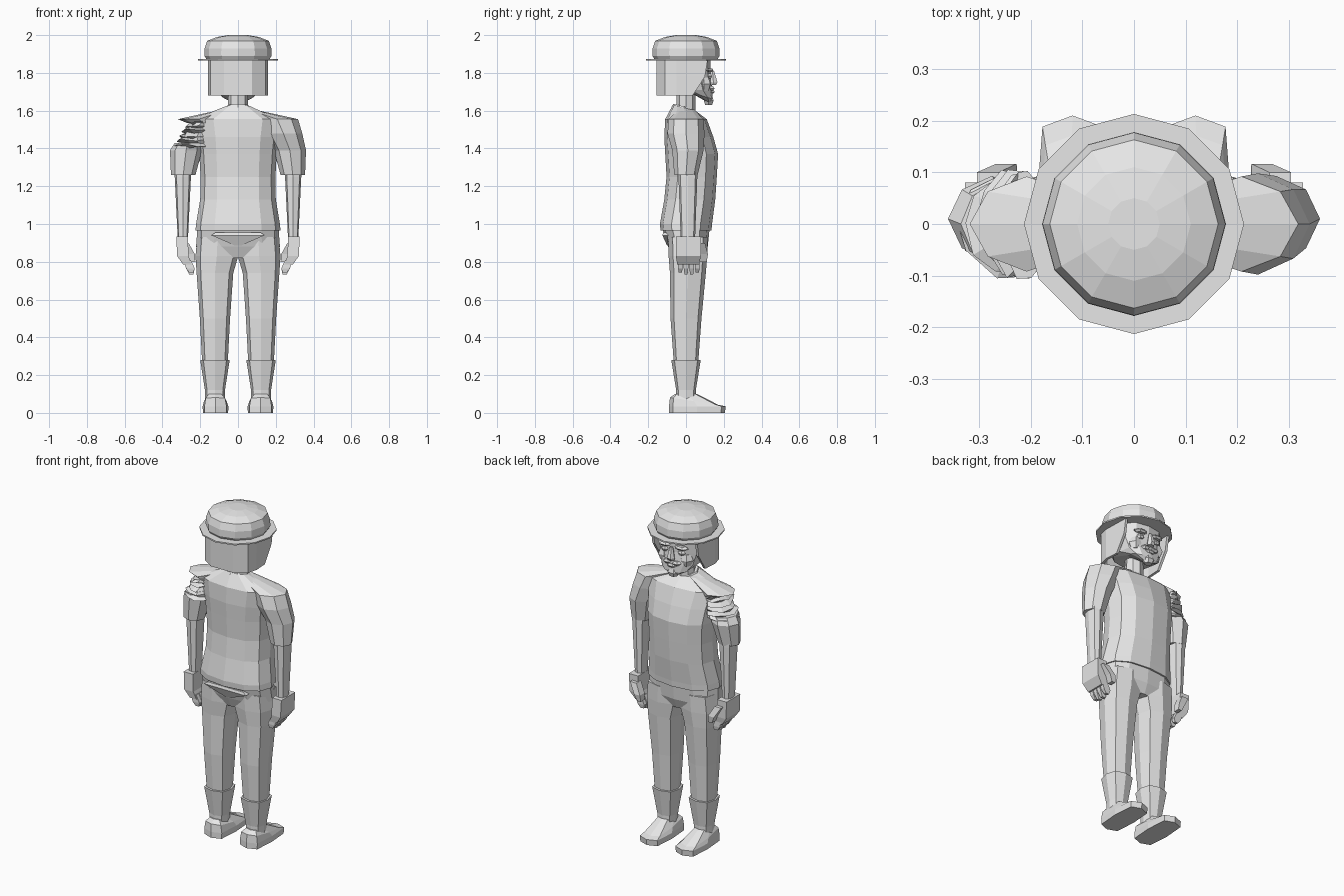
import bpy
import bmesh
import math
import random
from mathutils import Vector

random.seed(4)
cube = bpy.data.objects.get("Cube")
if cube:
    bpy.data.objects.remove(cube, do_unlink=True)

grey = bpy.data.materials.new("light grey")
grey.use_nodes = True
grey.diffuse_color = (.8, .8, .8, 1)
shader = next(n for n in grey.node_tree.nodes if n.type == 'BSDF_PRINCIPLED')
shader.inputs["Base Color"].default_value = grey.diffuse_color


def finish(name, bm):
    """Turn a bmesh into a flat shaded object in the single colour."""
    bmesh.ops.recalc_face_normals(bm, faces=bm.faces[:])
    mesh = bpy.data.meshes.new(name)
    bm.to_mesh(mesh)
    bm.free()
    mesh.materials.append(grey)
    obj = bpy.data.objects.new(name, mesh)
    bpy.context.scene.collection.objects.link(obj)
    return obj


def skin(bm, rows, closed=True):
    """Bridge neighbouring rows of vertices with quads."""
    for low, high in zip(rows, rows[1:]):
        count = len(low)
        for i in range(count if closed else count - 1):
            j = (i + 1) % count
            bm.faces.new((low[i], low[j], high[j], high[i]))


def ring(z, width, depth, x=0, y=0, tilt=0):
    """One cross-section: centre, half width, half depth and forward tilt."""
    return Vector((x, y, z)), width, depth, tilt


def loft(name, *rings, sides=8, power=1.0, mirror=1, jitter=0.0):
    """Skin stacked rings; a power below one makes them boxier."""
    bm = bmesh.new()
    rows = []
    square = sides == 4
    turn = math.pi / 4 if square else 0
    grow = math.sqrt(2) if square else 1

    def shape(value):
        value = round(value, 6)
        return math.copysign(abs(value) ** power, value) * grow

    for centre, width, depth, tilt in rings:
        row = []
        for i in range(sides):
            angle = math.tau * i / sides + turn
            dx = width * shape(math.cos(angle))
            dy = depth * shape(math.sin(angle))
            point = centre + Vector((dx, dy, tilt * dy))
            point.x *= mirror
            point += Vector([random.uniform(-jitter, jitter) for axis in "xyz"])
            row.append(bm.verts.new(point))
        rows.append(row)
    skin(bm, rows)
    bm.faces.new(rows[0])
    bm.faces.new(rows[-1])
    return finish(name, bm)


def gem(name, z, height, width, depth, x=0, y=0, mirror=1):
    """Small faceted lump, widest in the middle."""
    loft(name,
         ring(z - height, width * .6, depth * .7, x, y),
         ring(z, width, depth, x, y),
         ring(z + height, width * .6, depth * .7, x, y),
         sides=6, mirror=mirror)


# Hat: flat brim and domed crown
brim = .213
loft("hat_brim", *[ring(z, brim, brim) for z in (1.865, 1.873)], sides=12)
crown = {1.87: .165, 1.89: .178, 1.93: .177, 1.97: .163, 1.99: .11, 2: .05}
loft("hat_crown", *[ring(z, radius, radius) for z, radius in crown.items()], sides=12)

# Hair: open shell whose side flaps slant forward towards the hat
bm = bmesh.new()
rows = []
for z, front in ((1.68, .035), (1.78, .1), (1.87, .115)):
    half = [(.155, front), (.16, -.05), (.145, -.11), (.075, -.155)]
    outline = half + [(-x, y) for x, y in reversed(half)]
    rows.append([bm.verts.new((x, y, z)) for x, y in outline])
skin(bm, rows, closed=False)
hair = finish("hair", bm)
shell = hair.modifiers.new("thickness", 'SOLIDIFY')
shell.thickness = .015

# Head and neck
loft("head",
     ring(z=1.65, width=.04, depth=.02, y=.11, tilt=-.4),
     ring(z=1.68, width=.09, depth=.06, y=.08, tilt=-.3),
     ring(z=1.71, width=.12, depth=.12, y=.02),
     ring(z=1.78, width=.14, depth=.13),
     ring(z=1.87, width=.14, depth=.13),
     sides=12, power=.8)
loft("neck", ring(z=1.58, width=.055, depth=.05), ring(z=1.72, width=.05, depth=.05))

# Facial features
loft("nose",
     ring(z=1.735, width=.022, depth=.02, y=.14),
     ring(z=1.75, width=.024, depth=.025, y=.145),
     ring(z=1.81, width=.01, depth=.01, y=.14), sides=6)
gem("chin_beard", z=1.655, height=.024, width=.04, depth=.03, y=.12)
gem("lips", z=1.7, height=.01, width=.036, depth=.025, y=.13)
for side, s in (("left", 1), ("right", -1)):
    gem(side + "_moustache", z=1.718, height=.012, width=.03, depth=.03, x=.03, y=.125, mirror=s)
    gem(side + "_brow", z=1.814, height=.01, width=.045, depth=.03, x=.055, y=.12, mirror=s)
    gem(side + "_eye", z=1.783, height=.013, width=.025, depth=.02, x=.055, y=.12, mirror=s)
    gem(side + "_cheek", z=1.74, height=.035, width=.04, depth=.04, x=.075, y=.095, mirror=s)

# Shirt body with sloping shoulders, and its collar
loft("shirt_body",
     ring(z=.965, width=.225, depth=.135),
     ring(z=1, width=.222, depth=.138),
     ring(z=1.13, width=.2, depth=.135, y=.02),
     ring(z=1.25, width=.198, depth=.133, y=.03),
     ring(z=1.37, width=.205, depth=.14, y=.03),
     ring(z=1.46, width=.215, depth=.13, y=.015),
     ring(z=1.555, width=.235, depth=.11),
     ring(z=1.615, width=.075, depth=.06, y=-.01, tilt=-.25),
     sides=12, power=.85)
loft("collar",
     ring(z=1.6, width=.08, depth=.068, y=-.01, tilt=-.25),
     ring(z=1.622, width=.065, depth=.057, y=-.01, tilt=-.25))

# Short sleeves: the left one whole, the right one broken by crumpled cloth
sleeve_end = (ring(z=1.26, width=.065, depth=.062, x=.29),
              ring(z=1.39, width=.085, depth=.083, x=.275, y=.01))
shoulder_tip = ring(z=1.555, width=.11, depth=.092, x=.208)
shoulder_root = ring(z=1.605, width=.03, depth=.045, x=.06)
loft("left_sleeve", *sleeve_end, ring(z=1.48, width=.1, depth=.098, x=.24),
     shoulder_tip, shoulder_root, power=1.1)
loft("right_sleeve", *sleeve_end, ring(z=1.43, width=.07, depth=.08, x=.265),
     power=1.1, mirror=-1)
loft("right_shoulder_cap", ring(z=1.535, width=.085, depth=.08, x=.185),
     shoulder_tip, shoulder_root, power=1.1, mirror=-1)
folds = []
for k in range(12):
    t = k / 11
    pleat = .018 if k % 2 else -.01
    folds.append(ring(z=1.405 + .14 * t, width=.085 - .035 * t + pleat / 2,
                      depth=.085 + pleat, x=.24 - .035 * t + pleat / 2))
loft("right_crumpled_cloth", *folds, sides=10, power=1.1, mirror=-1, jitter=.009)

# Hips and the cloth fold at the back
loft("hips",
     ring(z=.82, width=.16, depth=.08, y=.01),
     ring(z=.88, width=.222, depth=.105, y=.01),
     ring(z=.975, width=.215, depth=.125),
     sides=12, power=.8)
loft("back_trouser_fold",
     ring(z=.885, width=.015, depth=.025, y=-.075),
     ring(z=.94, width=.14, depth=.04, y=-.085),
     ring(z=.955, width=.12, depth=.035, y=-.085), sides=4)

for side, s in (("left", 1), ("right", -1)):
    # Trouser leg, boot shaft and shoe
    loft(side + "_trouser_leg",
         ring(z=.27, width=.068, depth=.065, x=.122),
         ring(z=.5, width=.08, depth=.082, x=.122),
         ring(z=.74, width=.097, depth=.095, x=.122, y=.01),
         ring(z=.83, width=.113, depth=.102, x=.112, y=.01),
         ring(z=.93, width=.108, depth=.105, x=.108, y=.01),
         power=.75, mirror=s)
    loft(side + "_boot_shaft",
         ring(z=.06, width=.052, depth=.052, x=.122),
         ring(z=.12, width=.053, depth=.052, x=.122),
         ring(z=.28, width=.078, depth=.078, x=.122),
         power=.7, mirror=s)
    loft(side + "_shoe",
         ring(z=0, width=.067, depth=.148, x=.119, y=.058),
         ring(z=.035, width=.068, depth=.15, x=.119, y=.06),
         ring(z=.062, width=.06, depth=.128, x=.12, y=.043, tilt=-.15),
         ring(z=.1, width=.038, depth=.058, x=.122),
         power=.45, mirror=s)

    # Bare arm and hand
    loft(side + "_forearm",
         ring(z=.92, width=.027, depth=.038, x=.292, y=.01),
         ring(z=1.25, width=.043, depth=.05, x=.292, y=.01),
         ring(z=1.35, width=.043, depth=.05, x=.292, y=.01),
         power=.7, mirror=s)
    loft(side + "_hand",
         ring(z=.785, width=.022, depth=.058, x=.268, y=.012),
         ring(z=.83, width=.03, depth=.066, x=.292, y=.012),
         ring(z=.935, width=.031, depth=.066, x=.296, y=.014),
         sides=4, mirror=s)

    # Four curled fingers and a thumb
    for number in range(4):
        y = .03 * (number - 1)
        drop = 0 if number in (1, 2) else .01
        loft(f"{side}_finger_{number + 1}",
             ring(z=.732 + drop, width=.011, depth=.008, x=.247, y=y),
             ring(z=.765, width=.023, depth=.012, x=.252, y=y),
             ring(z=.81, width=.019, depth=.012, x=.269, y=y),
             sides=4, mirror=s)
    loft(side + "_thumb",
         ring(z=.8, width=.012, depth=.018, x=.238, y=.092),
         ring(z=.84, width=.02, depth=.023, x=.248, y=.093),
         ring(z=.9, width=.021, depth=.022, x=.283, y=.078),
         sides=4, mirror=s)
